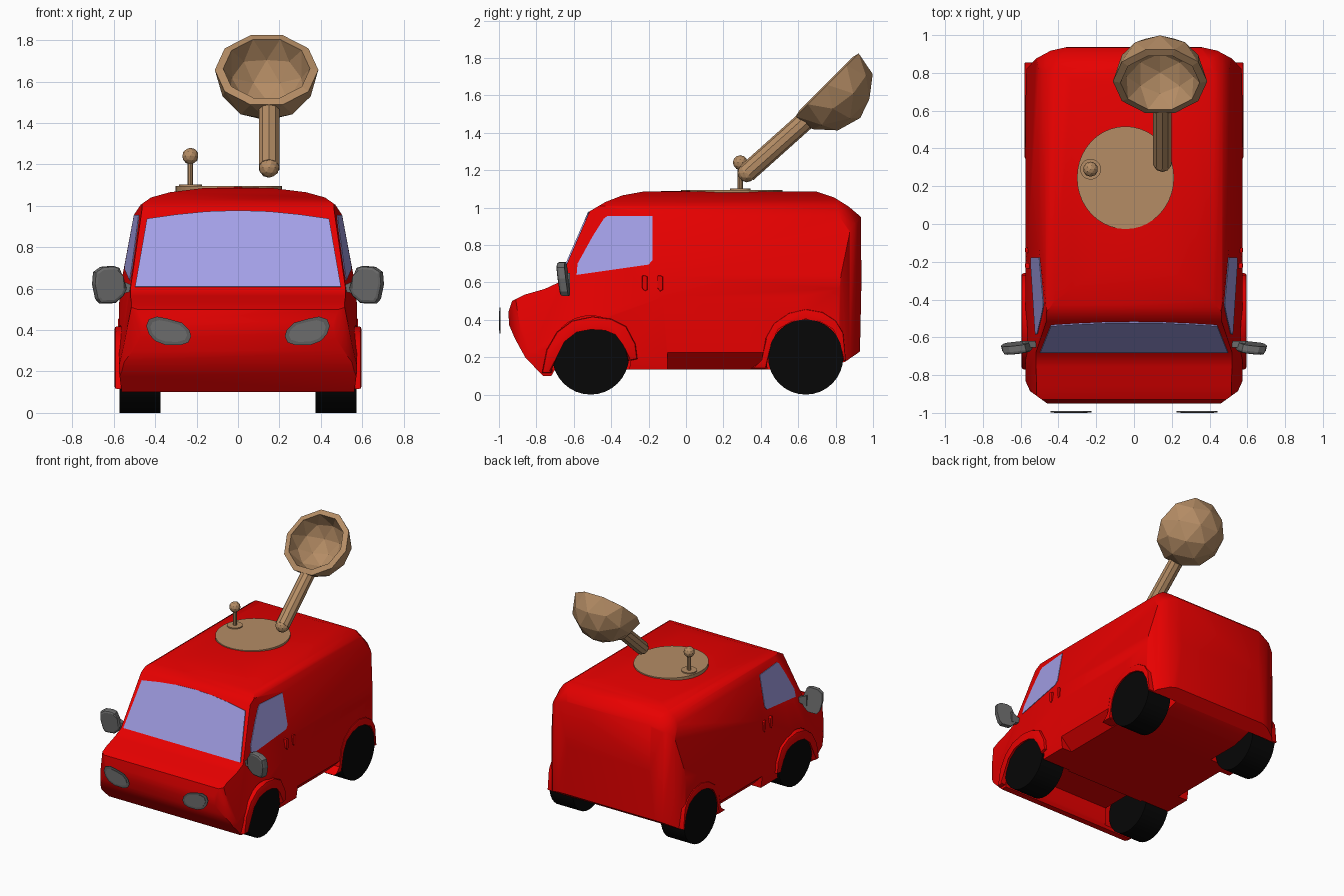
import bpy, bmesh, math
from mathutils import Vector, Matrix

if "Cube" in bpy.data.objects:
    bpy.data.objects.remove(bpy.data.objects["Cube"])


def material(name, c):
    m = bpy.data.materials.new(name)
    m.diffuse_color = (*c, 1)
    m.use_nodes = True
    m.node_tree.nodes["Principled BSDF"].inputs["Base Color"].default_value = m.diffuse_color
    return m


RED = material("red paint", (0.8, 0.0, 0.0))
GLASS = material("lilac glass", (0.37, 0.35, 0.80))
WOOD = material("brown wood", (0.46, 0.265, 0.13))
GREY = material("mid grey", (0.15, 0.15, 0.15))
DARK = material("dark grey", (0.11, 0.11, 0.11))
BLACK = material("black rubber", (0.002, 0.002, 0.002))


def finish(name, bm, mat, smooth=None):
    bmesh.ops.recalc_face_normals(bm, faces=bm.faces)
    me = bpy.data.meshes.new(name)
    bm.to_mesh(me)
    bm.free()
    ob = bpy.data.objects.new(name, me)
    bpy.context.collection.objects.link(ob)
    if mat:
        me.materials.append(mat)
    if smooth:
        smooth_by_angle(ob, smooth)
    return ob


def activate(ob):
    bpy.ops.object.select_all(action='DESELECT')
    ob.select_set(True)
    bpy.context.view_layer.objects.active = ob


def smooth_by_angle(ob, deg):
    activate(ob)
    bpy.ops.object.shade_smooth_by_angle(angle=math.radians(deg))


def solid(name, loop, vec, mat, bevel=0, smooth=None):
    """Closed solid from a 3D outline swept along vec."""
    bm = bmesh.new()
    vec = Vector(vec)
    a = [bm.verts.new(Vector(p)) for p in loop]
    b = [bm.verts.new(Vector(p) + vec) for p in loop]
    bm.faces.new(a)
    bm.faces.new(b)
    n = len(a)
    for i in range(n):
        bm.faces.new((a[i], a[(i + 1) % n], b[(i + 1) % n], b[i]))
    if bevel:
        rim = [e for e in bm.edges if all(v in b for v in e.verts)]
        bmesh.ops.bevel(bm, geom=rim, offset=bevel, segments=2, profile=0.5, affect='EDGES')
    return finish(name, bm, mat, smooth)


def rod(name, p, q, r, sides, mat, smooth=None):
    p, q = Vector(p), Vector(q)
    d = q - p
    M = Matrix.Translation((p + q) / 2) @ d.to_track_quat('Z', 'Y').to_matrix().to_4x4()
    bm = bmesh.new()
    bmesh.ops.create_cone(bm, cap_ends=True, segments=sides, radius1=r, radius2=r,
                          depth=d.length, matrix=M)
    return finish(name, bm, mat, smooth)


def boolean(ob, other, op):
    activate(ob)
    m = ob.modifiers.new("cut", 'BOOLEAN')
    m.object, m.operation, m.solver = other, op, 'EXACT'
    bpy.ops.object.modifier_apply(modifier=m.name)
    bpy.data.objects.remove(other)


def slice_off(bm, co, no):
    """Cut away everything beyond a plane and cap the hole."""
    cut = bmesh.ops.bisect_plane(bm, geom=bm.verts[:] + bm.edges[:] + bm.faces[:], dist=1e-5,
                                 plane_co=co, plane_no=no, clear_outer=True)
    bmesh.ops.holes_fill(bm, edges=[e for e in bm.edges if e.is_boundary], sides=0)


def both(pts):
    """Mirror a half outline into a full one."""
    return pts + [(-u, v) for u, v in reversed(pts) if abs(u) > 1e-6]


# Body: side, front and top outlines intersected
side = [(-0.765, 0.10), (-0.86, 0.20), (-0.915, 0.30), (-0.945, 0.37), (-0.95, 0.44),
        (-0.93, 0.50), (-0.86, 0.535), (-0.755, 0.565), (-0.68, 0.60), (-0.515, 0.98),
        (-0.43, 1.03), (-0.34, 1.065), (-0.23, 1.085), (0.0, 1.09), (0.70, 1.085),
        (0.79, 1.055), (0.87, 1.005), (0.935, 0.95), (0.938, 0.6), (0.93, 0.23),
        (0.85, 0.175), (0.70, 0.135), (-0.70, 0.135), (-0.72, 0.10)]
front = both([(0.0, 1.09), (0.17, 1.085), (0.33, 1.065), (0.42, 1.04), (0.47, 1.005),
              (0.503, 0.955), (0.562, 0.64), (0.575, 0.52), (0.575, 0.20), (0.56, 0.09)])
top = both([(0.34, 0.94), (0.44, 0.918), (0.52, 0.875), (0.57, 0.82), (0.575, 0.6),
            (0.575, -0.83), (0.55, -0.885), (0.46, -0.95)])
body = solid("van_body", [(-0.8, y, z) for y, z in side], (1.6, 0, 0), RED)
boolean(body, solid("front_cutter", [(x, -2, z) for x, z in front], (0, 4, 0), None), 'INTERSECT')
boolean(body, solid("top_cutter", [(x, y, -1) for x, y in top], (0, 0, 3), None), 'INTERSECT')

# Cab sides lean inwards to the front, rear roof corners are rounded off
TAPER, LEAN = 0.09, -0.185


def side_x(y, z):
    return 0.556 + TAPER * (y + 0.17) + LEAN * (z - 0.65)


bm = bmesh.new()
bm.from_mesh(body.data)
bmesh.ops.remove_doubles(bm, verts=bm.verts, dist=1e-4)
for s in (1, -1):
    slice_off(bm, (side_x(0, 0.65) * s, 0, 0.65), Vector((s, -TAPER, -LEAN)).normalized())
    for n, depth in (((0.5, 0.6, 0.62), 0.045), ((0.7, 0.5, 0.5), 0.012), ((0.35, 0.75, 0.55), 0.012)):
        n = Vector((n[0] * s, n[1], n[2])).normalized()
        slice_off(bm, n * (max(v.co.dot(n) for v in bm.verts) - depth), n)
bmesh.ops.recalc_face_normals(bm, faces=bm.faces)
bm.to_mesh(body.data)
bm.free()

# Wheels, wheel wells and undercut sills
for label, y, r in (("front", -0.51, 0.205), ("rear", 0.64, 0.201)):
    for s, lr in ((1, "right"), (-1, "left")):
        boolean(body, rod("well_cutter", (0.33 * s, y, r), (0.8 * s, y, r), r + 0.012, 32, None),
                'DIFFERENCE')
        rod(f"{label}_wheel_{lr}", (0.375 * s, y, r), (0.572 * s, y, r), r, 32, BLACK, 35)
for s in (1, -1):
    boolean(body, solid("sill_cutter", [(0.59 * s, -0.10, 0.24), (0.47 * s, -0.10, 0.12),
                                        (0.6 * s, -0.10, 0.08)], (0, 0.52, 0), None), 'DIFFERENCE')
# Recess behind the front bumper
boolean(body, solid("recess_cutter", [(-0.36, -0.70, 0), (0.36, -0.70, 0), (0.36, -0.32, 0),
                                      (-0.36, -0.32, 0)], (0, 0, 0.25), None), 'DIFFERENCE')
smooth_by_angle(body, 42)

# Outlines of the wheel arches, side window, headlight and mirror
front_arch = [(-0.77, 0.115), (-0.745, 0.24), (-0.69, 0.335), (-0.61, 0.395), (-0.50, 0.418),
              (-0.40, 0.405), (-0.32, 0.365), (-0.27, 0.27), (-0.26, 0.19),
              (-0.31, 0.18), (-0.325, 0.27), (-0.37, 0.33), (-0.43, 0.355), (-0.51, 0.36),
              (-0.59, 0.345), (-0.66, 0.29), (-0.70, 0.21), (-0.72, 0.115)]
rear_arch = [(0.345, 0.14), (0.41, 0.18), (0.425, 0.30), (0.47, 0.38), (0.55, 0.435),
             (0.64, 0.456), (0.73, 0.44), (0.80, 0.395), (0.84, 0.33), (0.855, 0.18),
             (0.84, 0.18), (0.83, 0.28), (0.79, 0.355), (0.72, 0.395), (0.64, 0.41),
             (0.56, 0.395), (0.49, 0.355), (0.45, 0.28), (0.43, 0.14)]
window = [(-0.585, 0.64), (-0.58, 0.70), (-0.50, 0.845), (-0.44, 0.94), (-0.42, 0.955),
          (-0.178, 0.955), (-0.178, 0.72), (-0.20, 0.695)]
lamp = [(0.443, 0.42), (0.43, 0.452), (0.39, 0.465), (0.34, 0.455), (0.27, 0.435), (0.235, 0.40),
        (0.226, 0.37), (0.24, 0.34), (0.28, 0.327), (0.35, 0.328), (0.40, 0.347), (0.43, 0.38)]
mirror = [(0.545, 0.60), (0.565, 0.66), (0.58, 0.70), (0.61, 0.71), (0.665, 0.705), (0.70, 0.68),
          (0.705, 0.62), (0.69, 0.55), (0.67, 0.527), (0.60, 0.53), (0.56, 0.565)]

for s, lr in ((1, "right"), (-1, "left")):
    solid(f"front_arch_{lr}", [(0.52 * s, y, z) for y, z in front_arch], (0.076 * s, 0, 0),
          RED, 0.012, 40)
    solid(f"rear_arch_{lr}", [(0.49 * s, y, z) for y, z in rear_arch], (0.09 * s, 0, 0),
          RED, 0.006, 40)
    # Side window plate following the leaning side
    solid(f"side_window_{lr}", [((side_x(y, z) - 0.004) * s, y, z) for y, z in window],
          (0.008 * s, 0, 0), GLASS)
    # Headlights: rim plate and inset lens
    solid(f"headlight_rim_{lr}", [(x * s, -0.991, z) for x, z in lamp], (0, -0.006, 0), DARK)
    lens = [(0.335 + (x - 0.335) * 0.82, 0.394 + (z - 0.394) * 0.76) for x, z in lamp]
    solid(f"headlight_lens_{lr}", [(x * s, -0.994, z) for x, z in lens], (0, -0.006, 0), GREY)
    # Wing mirror: tilted shell on a short stem
    solid(f"mirror_{lr}", [(x * s, -0.625 - (x - 0.55) * 0.12 - (z - 0.62) * 0.12, z)
                           for x, z in mirror], (-0.012 * s, -0.045, 0), GREY, 0.016)
    solid(f"mirror_stem_{lr}", [(0.49 * s, -0.655, 0.59), (0.59 * s, -0.655, 0.57),
                                (0.59 * s, -0.655, 0.65), (0.52 * s, -0.655, 0.62)],
          (0, 0.035, 0), GREY)
    # Door handles
    for y in (-0.22, -0.138):
        solid(f"door_handle_{lr}", [(0.54 * s, y + dy, z) for dy, z in (
            (-0.015, 0.57), (0, 0.552), (0.014, 0.56), (0.014, 0.63), (0, 0.637), (-0.015, 0.635))],
            (0.036 * s, 0, 0), RED, 0.005)

# Windscreen plate on the sloped front
screen = both([(0.0, 0.975), (0.15, 0.970), (0.30, 0.955), (0.44, 0.935), (0.497, 0.607)])
solid("windscreen", [(x, -0.68 + (z - 0.60) * 0.165 / 0.38, z) for x, z in screen],
      (0, -0.006, 0.003), GLASS)

# Round wooden roof hatch
ring = [2 * math.pi * i / 40 for i in range(40)]
solid("roof_hatch", [(-0.045 + 0.257 * math.cos(a), 0.245 + 0.272 * math.sin(a), 1.065) for a in ring],
      (0, 0, 0.03), WOOD)


# Knobbed lever
def ball(name, c, r, sub):
    bm = bmesh.new()
    bmesh.ops.create_icosphere(bm, subdivisions=sub, radius=r, matrix=Matrix.Translation(c))
    finish(name, bm, WOOD)


rod("lever_base", (-0.23, 0.29, 1.085), (-0.23, 0.29, 1.103), 0.055, 20, WOOD)
rod("lever_stick", (-0.23, 0.29, 1.10), (-0.23, 0.29, 1.22), 0.014, 10, WOOD)
ball("lever_knob", (-0.23, 0.29, 1.24), 0.04, 2)

# Spoon: faceted handle with rounded end, and hollow half-sphere bowl
rod("spoon_handle", (0.15, 0.325, 1.185), (0.15, 0.635, 1.462), 0.052, 10, WOOD)
ball("spoon_handle_end", (0.15, 0.325, 1.185), 0.05, 2)
bm = bmesh.new()
bmesh.ops.create_icosphere(bm, subdivisions=2, radius=0.25)
bmesh.ops.delete(bm, geom=[v for v in bm.verts if v.co.z > 0.01], context='VERTS')
facing = Vector((0, -0.707, 0.707)).to_track_quat('Z', 'Y').to_matrix().to_4x4()
place = Matrix.Translation((0.138, 0.755, 1.656)) @ facing @ Matrix.Rotation(math.radians(18), 4, 'Z')
bmesh.ops.transform(bm, matrix=place, verts=bm.verts)
bowl = finish("spoon_bowl", bm, WOOD)
wall = bowl.modifiers.new("wall", 'SOLIDIFY')
wall.thickness, wall.offset, wall.use_even_offset = 0.04, -1, True
